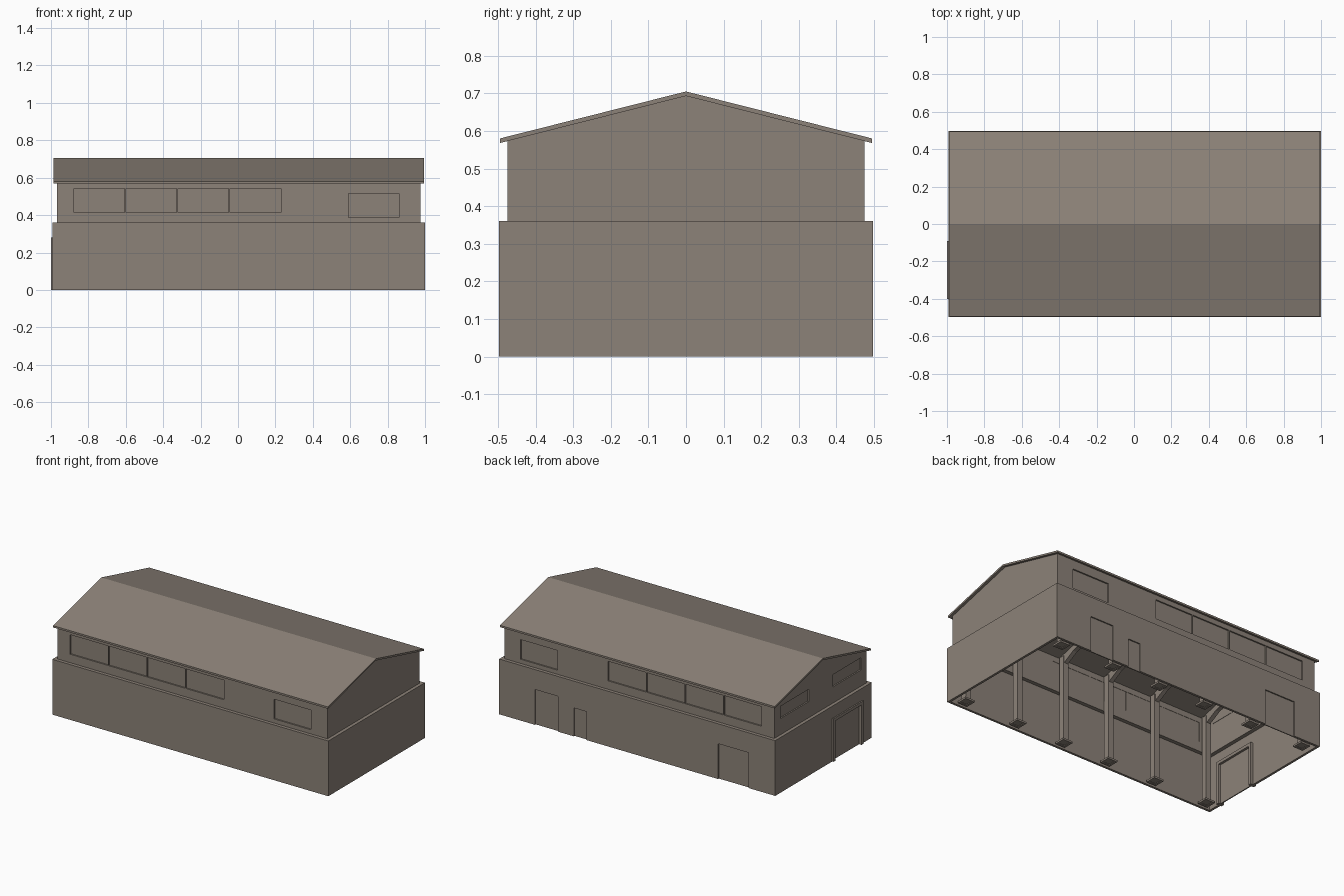
import bpy, bmesh
from mathutils import Vector

if "Cube" in bpy.data.objects:
    bpy.data.objects.remove(bpy.data.objects["Cube"])

CX = 0.004  # the shell sits slightly right of the door frame on the left end

wall_mat = bpy.data.materials.new("warm grey")
wall_mat.diffuse_color = (0.262, 0.223, 0.188, 1)
wall_mat.use_nodes = True
wall_mat.node_tree.nodes["Principled BSDF"].inputs["Base Color"].default_value = wall_mat.diffuse_color


def finish(name, bm):
    bmesh.ops.recalc_face_normals(bm, faces=bm.faces[:])
    me = bpy.data.meshes.new(name)
    bm.to_mesh(me)
    bm.free()
    me.materials.append(wall_mat)
    ob = bpy.data.objects.new(name, me)
    bpy.context.collection.objects.link(ob)
    return ob


def box(name, x0, x1, y0, y1, z0, z1):
    bm = bmesh.new()
    bmesh.ops.create_cube(bm, size=1)
    for v in bm.verts:
        v.co = Vector(((x0 + x1) / 2 + v.co.x * (x1 - x0),
                       (y0 + y1) / 2 + v.co.y * (y1 - y0),
                       (z0 + z1) / 2 + v.co.z * (z1 - z0)))
    return finish(name, bm)


def prism(name, profile, x0, x1):
    """Extrude a y-z profile along x."""
    bm = bmesh.new()
    face = bm.faces.new([bm.verts.new((x0, y, z)) for y, z in profile])
    ext = bmesh.ops.extrude_face_region(bm, geom=[face])
    for v in ext["geom"]:
        if isinstance(v, bmesh.types.BMVert):
            v.co.x = x1
    return finish(name, bm)


def cut(ob, cutters):
    """Subtract the cutters, bake the result and delete them."""
    for c in cutters:
        c.hide_render = True
        m = ob.modifiers.new("cut", 'BOOLEAN')
        m.operation, m.solver, m.object = 'DIFFERENCE', 'EXACT', c
    dg = bpy.context.evaluated_depsgraph_get()
    me = bpy.data.meshes.new_from_object(ob.evaluated_get(dg))
    ob.modifiers.clear()
    ob.data = me
    for c in cutters:
        bpy.data.objects.remove(c)


SLOPE = 0.125 / 0.495


def gable(half, z0, peak):
    return [(-half, z0), (half, z0), (half, peak - SLOPE * half),
            (0, peak), (-half, peak - SLOPE * half)]


# Openings: long-side windows, left-end windows, back doors, big door
windows = [(-0.878, -0.606, 0.415, 0.542), (-0.600, -0.328, 0.415, 0.542),
           (-0.322, -0.050, 0.415, 0.542), (-0.044, 0.230, 0.415, 0.542),
           (0.592, 0.860, 0.387, 0.515)]
end_windows = [(0.12, 0.41), (-0.42, -0.13)]
doors = [(0.575, 0.742, 0.23), (0.37, 0.46, 0.185), (-0.798, -0.58, 0.23)]
GY0, GY1, GZ = -0.40, -0.09, 0.28

# Lower walls: open shell with a ledge at the top
lower = box("lower_walls", CX - 0.995, CX + 0.995, -0.497, 0.497, 0, 0.36)
cutters = [box("c", CX - 0.98, CX + 0.98, -0.482, 0.482, -0.1, 0.35),
           box("c", CX - 0.955, CX + 0.955, -0.457, 0.457, 0.2, 0.5),
           box("c", -1.1, -0.9, GY0 + 0.01, GY1 - 0.01, -0.1, GZ - 0.01)]
cutters += [box("c", a, b, 0.4, 0.6, -0.1, h) for a, b, h in doors]
cut(lower, cutters)

# Upper walls: gabled shell
upper = prism("upper_walls", gable(0.475, 0.355, 0.693), CX - 0.973, CX + 0.973)
cutters = [prism("c", gable(0.457, 0.2, 0.80), CX - 0.955, CX + 0.955)]
cutters += [box("c", a, b, s - 0.1, s + 0.1, z0, z1)
            for a, b, z0, z1 in windows for s in (-0.475, 0.475)]
cutters += [box("c", -1.1, -0.9, a, b, 0.465, 0.545) for a, b in end_windows]
cut(upper, cutters)

# Window panes set back in the openings
for i, (a, b, z0, z1) in enumerate(windows):
    for side, s in (("front", -1), ("back", 1)):
        y = sorted((s * 0.459, s * 0.466))
        box(f"{side}_window_{i}", a, b, *y, z0, z1)
for i, (a, b) in enumerate(end_windows):
    box(f"end_window_{i}", CX - 0.964, CX - 0.957, a, b, 0.465, 0.545)

# Back doors set back in the openings
for i, (a, b, h) in enumerate(doors):
    box(f"back_door_{i}", a, b, 0.483, 0.489, 0, h)

# Big door on the left end, with a projecting frame
box("big_door", -0.982, -0.975, GY0, GY1, 0, GZ)
frame = box("big_door_frame", -1.0, -0.96, GY0, GY1, 0, GZ)
cut(frame, [box("c", -1.1, -0.9, GY0 + 0.02, GY1 - 0.02, -0.1, GZ - 0.02)])

# Roof: one thin folded sheet
edge = 0.495
prism("roof", [(-edge, 0.580), (0, 0.705), (edge, 0.580), (edge, 0.568),
               (0, 0.693), (-edge, 0.568)], CX - 0.99, CX + 0.99)

# Steel frames: base plates, columns, and rafters with a deeper haunch
CY = 0.43
for i, x in enumerate((-0.91, -0.52, -0.17, 0.17, 0.52, 0.91)):
    for side, s in (("front", -1), ("back", 1)):
        y = s * CY
        plate = box(f"{side}_base_plate_{i}", x - 0.035, x + 0.035,
                    y - 0.035, y + 0.035, 0, 0.012)
        cut(plate, [box("c", x - 0.02, x + 0.02, y - 0.02, y + 0.02, -0.1, 0.1)])
        box(f"{side}_column_{i}", x - 0.019, x + 0.019, y - 0.019, y + 0.019,
            0.003, 0.575)
    under = lambda yy: 0.692 - SLOPE * abs(yy)
    outline = [(-0.45, under(0.45)), (0, under(0)), (0.45, under(0.45))]
    prism(f"rafter_{i}", outline + [(0.45, under(0.45) - 0.07),
          (0.33, under(0.33) - 0.035), (0, under(0) - 0.035),
          (-0.33, under(0.33) - 0.035), (-0.45, under(0.45) - 0.07)],
          x - 0.014, x + 0.014)
